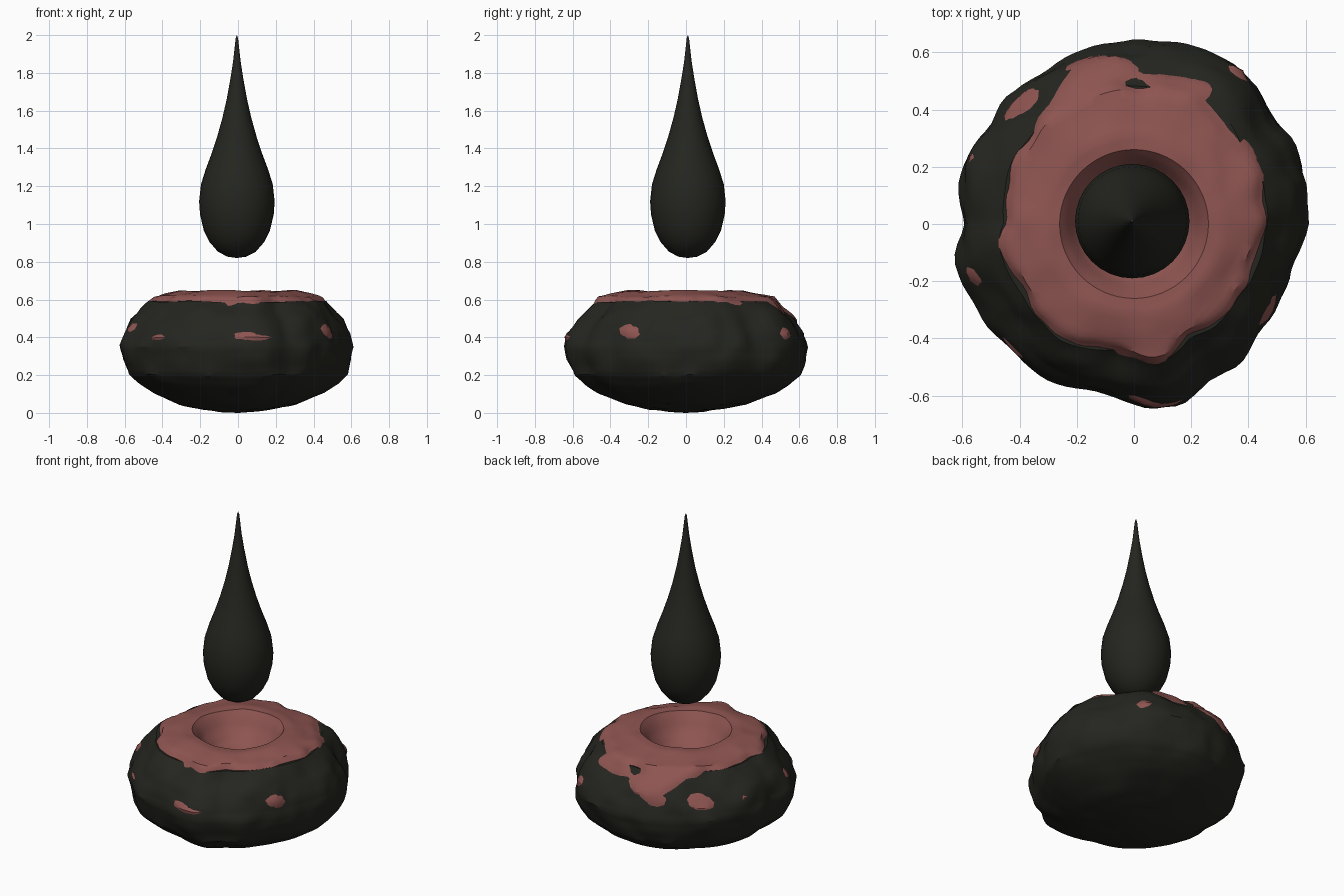
import bpy, bmesh, math
from mathutils import Vector, noise

if "Cube" in bpy.data.objects:
    bpy.data.objects.remove(bpy.data.objects["Cube"])

SEGS = 112
CORE = Vector((0, 0, 0.3))


def material(name, rgb):
    m = bpy.data.materials.new(name)
    m.diffuse_color = (*rgb, 1)
    m.use_nodes = True
    m.node_tree.nodes["Principled BSDF"].inputs["Base Color"].default_value = m.diffuse_color
    return m


charred = material("charred", (0.018, 0.019, 0.014))
ember = material("ember", (0.27, 0.09, 0.082))


def resample(profile, steps):
    """Add evenly spaced points between neighbouring profile points."""
    out = []
    for (r0, z0), (r1, z1) in zip(profile, profile[1:]):
        out += [(r0 + (r1 - r0) * i / steps, z0 + (z1 - z0) * i / steps) for i in range(steps)]
    return out + [profile[-1]]


def revolve(name, profile, shape, mat, segs, angle=30):
    """Revolve a profile that starts and ends on the axis; shape() places each point."""
    bm = bmesh.new()
    rings = []
    for r, z in profile:
        count = 1 if r < 1e-6 else segs
        rings.append([bm.verts.new(shape(r, z, math.tau * i / segs)) for i in range(count)])
    for a, b in zip(rings, rings[1:]):
        for i in range(segs):
            j = (i + 1) % segs
            if len(a) == 1:
                bm.faces.new((a[0], b[j], b[i]))
            elif len(b) == 1:
                bm.faces.new((a[i], a[j], b[0]))
            else:
                bm.faces.new((a[i], a[j], b[j], b[i]))
    bmesh.ops.recalc_face_normals(bm, faces=bm.faces)
    mesh = bpy.data.meshes.new(name)
    bm.to_mesh(mesh)
    bm.free()
    mesh.materials.append(mat)
    obj = bpy.data.objects.new(name, mesh)
    bpy.context.collection.objects.link(obj)
    bpy.ops.object.select_all(action='DESELECT')
    obj.select_set(True)
    bpy.context.view_layer.objects.active = obj
    bpy.ops.object.shade_smooth_by_angle(angle=math.radians(angle))
    return obj


# Rock outline seen from the top: (degrees, radius)
OUTLINE = [(0, .62), (23, .62), (36, .61), (48, .66), (57, .67), (72, .65), (90, .66),
           (110, .65), (132, .615), (148, .63), (166, .63), (180, .605), (192, .627),
           (208, .63), (226, .625), (240, .63), (262, .61), (278, .655), (284, .66),
           (296, .605), (307, .61), (319, .59), (337, .59), (350, .61), (360, .62)]


def outline(a):
    d = math.degrees(a) % 360
    for (d0, r0), (d1, r1) in zip(OUTLINE, OUTLINE[1:]):
        if d <= d1:
            return r0 + (r1 - r0) * (d - d0) / (d1 - d0)
    return OUTLINE[-1][1]


def smooth(x):
    x = min(1, max(0, x))
    return x * x * (3 - 2 * x)


def rock(r, z, a):
    """Lumpy rock surface shared by the crust and the red core."""
    p = Vector((r * math.cos(a), r * math.sin(a), z))
    lump = 0.026 * noise.noise(p * 4.5 + Vector((3, 7, 1))) + 0.014 * noise.noise(p * 10)
    w = smooth((r - 0.25) / 0.25)
    k = 1 + w * (outline(a) / 0.632 - 1)
    radius = r * k + lump * w
    z += lump * 0.4 * smooth(r / 0.2)
    return Vector((radius * math.cos(a), radius * math.sin(a), max(0, z)))


# Where the red core breaks through: (degrees, z, half degrees, half height)
PATCHES = [(328, .43, 7, .035), (277, .40, 10, .024), (226, .40, 6, .02), (239, .43, 2, .014),
           (198, .45, 4, .03), (158, .45, 2, .013), (133, .45, 8, .04), (107, .46, 6, .035),
           (96, .51, 6, .03), (55, .42, 4, .03), (112, .55, 9, .035), (72, .56, 10, .03)]


def core(r, z, a):
    p = rock(r, z, a)
    wobble = noise.noise(p * 9 + Vector((5, 2, 8)))
    push = -0.025
    if r > 0.44:
        for deg, pz, hw, hz in PATCHES:
            da = (math.degrees(a) - deg + 180) % 360 - 180
            # slanted, ragged blobs
            dz = z - pz + 0.002 * da * math.sin(deg)
            d = math.hypot(da / hw, dz / hz) + 0.4 * wobble
            push += 0.05 * 2 ** (-d * d)
        push += 0.025 * smooth((z - 0.5) / 0.1) * (0.7 + 1.2 * wobble)
        push = min(push, 0.01)
    elif z > 0.4:
        push = 0
    return CORE + (p - CORE) * (1 + push)


SIDE = [(0, 0), (.1, .005), (.2, .02), (.32, .05), (.45, .1), (.53, .15), (.585, .2),
        (.615, .28), (.625, .35), (.605, .42), (.565, .49), (.52, .545), (.475, .59)]

# Dark crust, sunk in under the red top
revolve("rock_crust", resample(SIDE + [(.44, .59), (.36, .54), (.27, .38), (0, .33)], 3),
        rock, charred, SEGS)

# Red core with a raised rim and round crater
revolve("rock_core", resample(SIDE + [(.45, .613), (.38, .63), (.31, .645), (.26, .643),
        (.235, .61), (.2, .555), (.14, .495), (.07, .465), (0, .455)], 3),
        core, ember, SEGS)

# Falling drop above the crater
DROP = [(0, .82), (.05, .827), (.1, .853), (.145, .905), (.175, .965), (.195, 1.05),
        (.2, 1.12), (.19, 1.21), (.165, 1.29), (.135, 1.37), (.105, 1.46), (.077, 1.56),
        (.054, 1.66), (.034, 1.77), (.02, 1.86), (.01, 1.95), (.006, 1.985), (0, 2.0)]
revolve("drop", DROP,
        lambda r, z, a: Vector((r * math.cos(a) - .006, r * math.sin(a) + .01, z)),
        charred, 32, 60)
